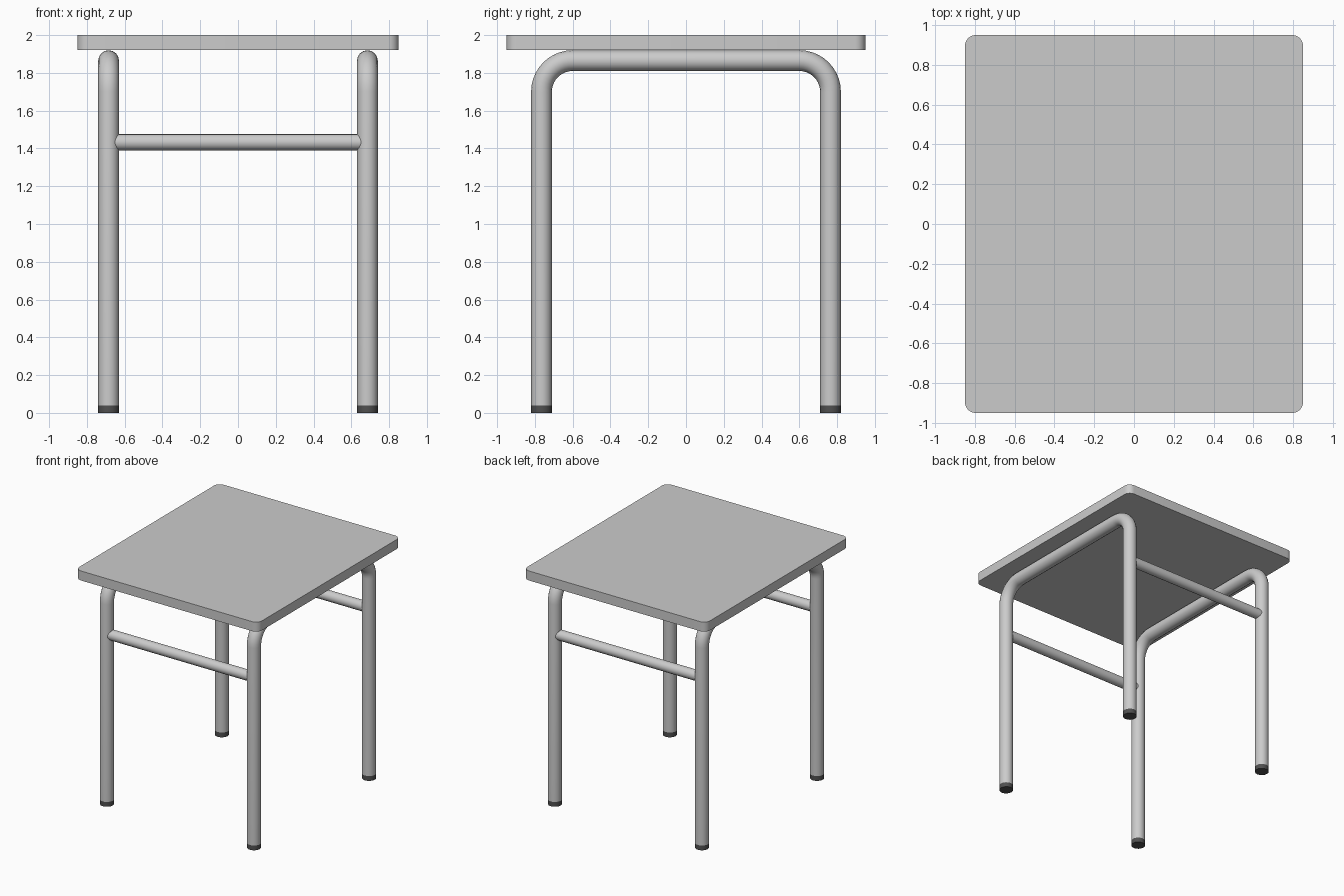
import bpy, bmesh
from math import sin, cos, pi, radians

if "Cube" in bpy.data.objects:
    bpy.data.objects.remove(bpy.data.objects["Cube"])

LEG_X, LEG_Y, LEG_R = 0.685, 0.765, 0.055
RAIL_Z, BEND = 1.865, 0.165
FOOT_H = 0.04


def smooth(obj):
    bpy.ops.object.select_all(action='DESELECT')
    obj.select_set(True)
    bpy.context.view_layer.objects.active = obj
    bpy.ops.object.shade_smooth_by_angle(angle=radians(35))


def tube(name, points, radius):
    curve = bpy.data.curves.new(name, 'CURVE')
    curve.dimensions = '3D'
    curve.bevel_depth = radius
    curve.bevel_resolution = 6
    curve.use_fill_caps = True
    spline = curve.splines.new('POLY')
    spline.points.add(len(points) - 1)
    for p, co in zip(spline.points, points):
        p.co = (*co, 1)
    obj = bpy.data.objects.new(name, curve)
    bpy.context.collection.objects.link(obj)
    bpy.ops.object.select_all(action='DESELECT')
    obj.select_set(True)
    bpy.context.view_layer.objects.active = obj
    bpy.ops.object.convert(target='MESH')
    obj = bpy.context.view_layer.objects.active
    smooth(obj)
    return obj


# Table top: slab with rounded vertical corners
bm = bmesh.new()
bmesh.ops.create_cube(bm, size=1)
bmesh.ops.scale(bm, vec=(1.7, 1.9, 0.08), verts=bm.verts)
bmesh.ops.translate(bm, vec=(0, 0, 1.96), verts=bm.verts)
corners = [e for e in bm.edges if abs(e.verts[0].co.z - e.verts[1].co.z) > 0.01]
bmesh.ops.bevel(bm, geom=corners, offset=0.055, segments=6, profile=0.5, affect='EDGES')
mesh = bpy.data.meshes.new("table_top")
bm.to_mesh(mesh)
bm.free()
top = bpy.data.objects.new("table_top", mesh)
bpy.context.collection.objects.link(top)
smooth(top)

# Bent tube leg frames, one per side
cy, cz = LEG_Y - BEND, RAIL_Z - BEND
arc = [(cy + BEND * cos(a), cz + BEND * sin(a)) for a in (i * pi / 20 for i in range(11))]
half = [(LEG_Y, FOOT_H)] + arc
profile = half + [(-y, z) for y, z in reversed(half)]
for side, x in (("left", -LEG_X), ("right", LEG_X)):
    tube(f"{side}_leg_frame", [(x, y, z) for y, z in profile], LEG_R)

# Cross bars joining the frames
for end, y in (("front", -LEG_Y), ("back", LEG_Y)):
    tube(f"{end}_cross_bar", [(-LEG_X, y, 1.433), (LEG_X, y, 1.433)], 0.043)

# Dark foot caps
rubber = bpy.data.materials.new("dark_rubber")
rubber.diffuse_color = (0.08, 0.08, 0.08, 1)
rubber.use_nodes = True
rubber.node_tree.nodes["Principled BSDF"].inputs["Base Color"].default_value = rubber.diffuse_color
for end, y in (("front", -LEG_Y), ("back", LEG_Y)):
    for side, x in (("left", -LEG_X), ("right", LEG_X)):
        foot = tube(f"{end}_{side}_foot", [(x, y, 0), (x, y, FOOT_H)], LEG_R)
        foot.data.materials.append(rubber)
